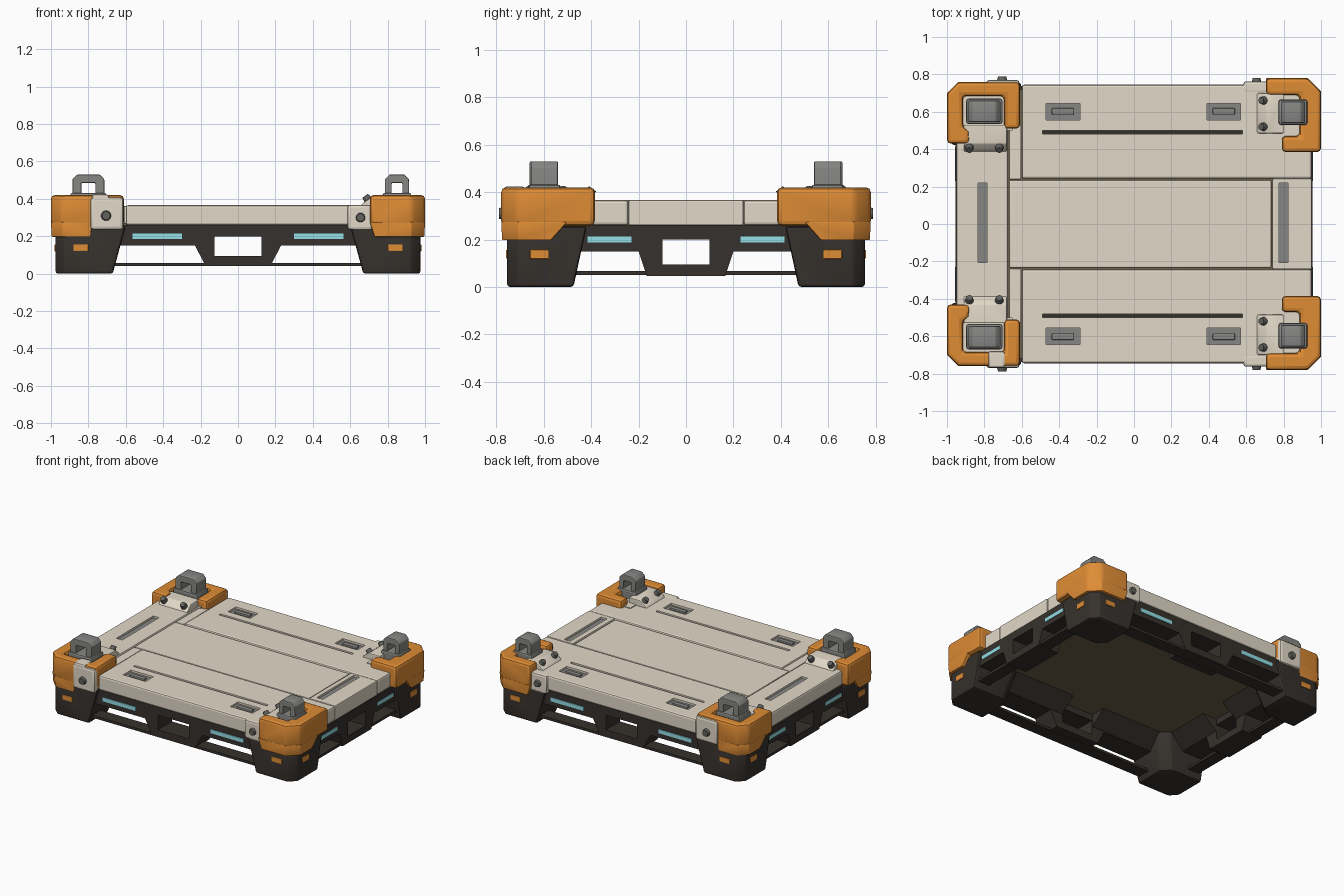
import bpy, bmesh, math
from mathutils import Vector, Matrix

if "Cube" in bpy.data.objects:
    bpy.data.objects.remove(bpy.data.objects["Cube"])

def material(name, r, g, b):
    m = bpy.data.materials.new(name)
    m.diffuse_color = (r, g, b, 1)
    m.use_nodes = True
    m.node_tree.nodes["Principled BSDF"].inputs["Base Color"].default_value = m.diffuse_color
    return m

ORANGE = material("orange", .74, .265, .036)
BEIGE = material("beige", .76, .69, .575)
DARK = material("dark frame", .037, .031, .026)
BROWN = material("underside brown", .15, .115, .064)
GREY = material("latch grey", .24, .24, .23)
BOLT = material("bolt grey", .12, .12, .11)
CYAN = material("cyan", .31, .78, .84)

def finish(name, bm, mat, bevel=0, seg=2):
    bmesh.ops.recalc_face_normals(bm, faces=bm.faces)
    if bevel:
        bmesh.ops.bevel(bm, geom=list(bm.edges), offset=bevel, segments=seg,
                        profile=.5, affect='EDGES', clamp_overlap=True)
    me = bpy.data.meshes.new(name)
    bm.to_mesh(me)
    bm.free()
    me.shade_smooth()
    me.set_sharp_from_angle(angle=math.radians(20))
    me.materials.append(mat)
    ob = bpy.data.objects.new(name, me)
    bpy.context.collection.objects.link(ob)
    return ob

def loft(name, a, b, mat, bevel=0, s=(1, 1), seg=2):
    """Solid between two matching loops of 3D points, mirrored by s in x and y."""
    bm = bmesh.new()
    va, vb = [[bm.verts.new((p[0] * s[0], p[1] * s[1], p[2])) for p in l] for l in (a, b)]
    bm.faces.new(va)
    bm.faces.new(vb)
    for i in range(len(va)):
        j = (i + 1) % len(va)
        bm.faces.new((va[i], va[j], vb[j], vb[i]))
    return finish(name, bm, mat, bevel, seg)

def prism(name, pts, lo, hi, axis, mat, bevel=0, s=(1, 1)):
    put = {'x': lambda u, v, w: (w, u, v), 'y': lambda u, v, w: (u, w, v),
           'z': lambda u, v, w: (u, v, w)}[axis]
    return loft(name, [put(u, v, lo) for u, v in pts], [put(u, v, hi) for u, v in pts],
                mat, bevel, s)

def rect(x0, x1, y0, y1):
    return [(x0, y0), (x1, y0), (x1, y1), (x0, y1)]

def box(name, x0, x1, y0, y1, z0, z1, mat, bevel=0, s=(1, 1)):
    return prism(name, rect(x0, x1, y0, y1), z0, z1, 'z', mat, bevel, s)

def bolt(name, pos, normal, r=.026, h=.03, s=(1, 1)):
    n = Vector((normal[0] * s[0], normal[1] * s[1], normal[2]))
    p = Vector((pos[0] * s[0], pos[1] * s[1], pos[2]))
    bm = bmesh.new()
    bmesh.ops.create_cone(bm, cap_ends=True, segments=14, radius1=r, radius2=r * .75, depth=h,
                          matrix=Matrix.Translation(p) @ n.to_track_quat('Z', 'Y').to_matrix().to_4x4())
    finish(name, bm, BOLT)

# lower frame: four side walls made of half profiles with window and arches
def half_wall(end, arch, sup, foot, win):
    return [(0, .26), (end, .26), (end, .15), (arch, .15), (sup, .15), (foot, .045),
            (0, .045), (0, .095), (win, .095), (win, .2), (0, .2)]

for sy in (-1, 1):
    for sx in (-1, 1):
        s = (sx, sy)
        prism("long_frame_wall", half_wall(.85, .63, .23, .175, .125), .58, .738, 'y', DARK, 0, s)
        prism("short_frame_wall", half_wall(.65, .45, .20, .165, .10), .79, .955, 'x', DARK, 0, s)
        # sloped inner sides of the frame
        prism("long_inner_slope", [(.585, .15), (.585, .25), (.46, .25)], .13, .80, 'x', DARK, 0, s)
        prism("short_inner_slope", [(.795, .15), (.795, .25), (.67, .25)], .10, .59, 'y', DARK, 0, s)
        # cyan strips above the arches
        box("long_cyan_strip", .30, .565, .70, .744, .186, .214, CYAN, 0, s)
        box("short_cyan_strip", .90, .958, .23, .415, .187, .213, CYAN, 0, s)
        # corner feet tapering toward the bottom on the inner sides
        def foot_loop(xi, yi, z):
            return [(xi, .755, z), (.925, .755, z), (.975, .705, z), (.975, yi, z),
                    (xi + .06, yi, z), (xi, yi + .06, z)]
        loft("foot", foot_loop(.67, .475, 0), foot_loop(.60, .42, .255), DARK, .012, s)
        # orange marker lamps
        box("foot_lamp", .80, .88, .74, .760, .12, .157, ORANGE, .004, s)
        box("foot_side_lamp", .96, .980, .58, .658, .118, .157, ORANGE, .004, s)
    # thin bottom rails joining the feet
    box("long_bottom_rail", -.70, .70, .64, .735, .04, .058, DARK, 0, (1, sy))
for sx in (-1, 1):
    box("short_bottom_rail", .855, .945, -.5, .5, .05, .068, DARK, 0, (sx, 1))
box("deck_underside", -.93, .94, -.72, .72, .245, .272, BROWN)

# deck slabs, with grooves and handle recesses cut out
def cut(target, areas, depth):
    bm = bmesh.new()
    for a in areas:
        lo = [bm.verts.new((x, y, depth)) for x, y in a]
        hi = [bm.verts.new((x, y, .45)) for x, y in a]
        bm.faces.new(lo)
        bm.faces.new(hi)
        for i in range(4):
            j = (i + 1) % 4
            bm.faces.new((lo[i], lo[j], hi[j], hi[i]))
    c = finish("recess_cutter", bm, BEIGE)
    c.hide_render = True
    c.hide_viewport = True
    target.data.shade_flat()
    c.data.shade_flat()
    mod = target.modifiers.new("recess", 'BOOLEAN')
    mod.operation = 'DIFFERENCE'
    mod.solver = 'EXACT'
    mod.object = c

for sy in (-1, 1):
    s = (1, sy)
    slab = box("deck_side_slab", -.60, .95, .243, .745, .26, .366, BEIGE, .012, s)
    areas = [rect(-.49, .58, .481 * sy, .499 * sy)]
    box("deck_groove_floor", -.49, .58, .481, .499, .30, .312, DARK, 0, s)
    for hx in (-.38, .48):
        areas.append(rect(hx - .09, hx + .09, .555 * sy, .645 * sy))
        box("handle_recess_floor", hx - .09, hx + .09, .555, .645, .30, .352, GREY, 0, s)
        box("handle_bar", hx - .06, hx + .06, .585, .62, .33, .364, GREY, .006, s)
    cut(slab, areas, .309)
    box("deck_hinge_strip", -.668, -.603, .238, .53, .27, .36, BEIGE, .006, s)
box("deck_centre_panel", -.668, .734, -.235, .235, .26, .362, BEIGE, .008)
ends = [box("deck_right_panel", .740, .95, -.242, .242, .26, .366, BEIGE, .006),
        box("deck_left_panel", -.95, -.673, -.52, .52, .26, .366, BEIGE, .012)]
for panel, x in zip(ends, (.80, -.81)):
    cut(panel, [rect(x - .024, x + .024, -.205, .22)], .335)
    box("end_slot_floor", x - .024, x + .024, -.205, .22, .32, .352, GREY)

def latch(x0, x1, y0, y1, s):
    """Base block carrying a squared arch."""
    box("latch_base", x0 - .012, x1 + .012, y0 - .01, y1 + .01, .33, .432, GREY, .012, s)
    w = (x1 - x0) * .28
    arch = [(x0, .42), (x0, .505), (x0 + .025, .53), (x1 - .025, .53), (x1, .505), (x1, .42),
            (x1 - w, .42), (x1 - w, .485), (x0 + w, .485), (x0 + w, .42)]
    prism("latch_arch", arch, y0, y1, 'y', GREY, .006, s)

for sy in (-1, 1):
    s = (1, sy)
    # right corner caps: C shape opening inward along x
    cap = [(.705, .78), (.93, .78), (1, .71), (1, .385), (.79, .385), (.79, .47),
           (.885, .47), (.885, .69), (.705, .69)]
    prism("right_corner_cap", cap, .258, .42, 'z', ORANGE, .02, s)
    def skirt(x, y, z, e=0):
        return [(x, .78 - e, z), (.93 - e, .78 - e, z), (1 - e, .71 - e, z), (1 - e, y, z), (x, y, z)]
    loft("right_cap_skirt", skirt(.73, .57, .197, .004), skirt(.705, .50, .275), ORANGE, .004, s)
    box("right_cap_filling", .74, .93, .42, .73, .27, .372, BEIGE, 0, s)
    latch(.785, .915, .54, .655, s)
    # sloped inner bracket with two bolts, and side bracket
    prism("right_inner_bracket", [(.65, .355), (.665, .375), (.71, .408), (.80, .408), (.80, .355)],
          .485, .70, 'y', BEIGE, .006, s)
    for y in (.52, .66):
        bolt("right_bracket_bolt", (.69, y, .402), (-.6, 0, .8), .024, .035, s)
    box("right_side_bracket", .585, .72, .70, .763, .235, .368, BEIGE, .014, s)
    bolt("right_side_bolt", (.655, .766, .30), (0, 1, 0), .028, .03, s)

    # left corner caps: C shape opening inward along y
    cap = [(-1, .70), (-.94, .76), (-.61, .76), (-.61, .51), (-.695, .51), (-.695, .685),
           (-.915, .685), (-.915, .52), (-.88, .50), (-.88, .43), (-1, .43)]
    prism("left_corner_cap", cap, .258, .42, 'z', ORANGE, .02, s)
    def lskirt(x, y, z, e=0):
        return [(x, .76 - e, z), (-.94 + e, .76 - e, z), (-1 + e, .70 - e, z), (-1 + e, y, z), (x, y, z)]
    loft("left_cap_skirt", lskirt(-.79, .57, .197, .004), lskirt(-.78, .50, .275), ORANGE, .004, s)
    box("left_cap_filling", -.94, -.65, .50, .72, .27, .372, BEIGE, 0, s)
    latch(-.885, -.715, .545, .66, s)
    prism("left_inner_bracket", [(.38, .355), (.395, .375), (.43, .408), (.53, .408), (.53, .355)],
          -.91, -.68, 'x', BEIGE, .006, s)
    for x in (-.88, -.72):
        bolt("left_bracket_bolt", (x, .405, .40), (0, -.6, .8), .024, .035, s)
    box("left_side_bracket", -.79, -.612, .69, .770, .235, .408, BEIGE, .016, s)
    bolt("left_side_bolt", (-.705, .774, .31), (0, 1, 0), .03, .03, s)
# front left strap crossing the cap rim
box("front_strap", -.78, -.69, -.768, -.68, .30, .424, BEIGE, .012)
